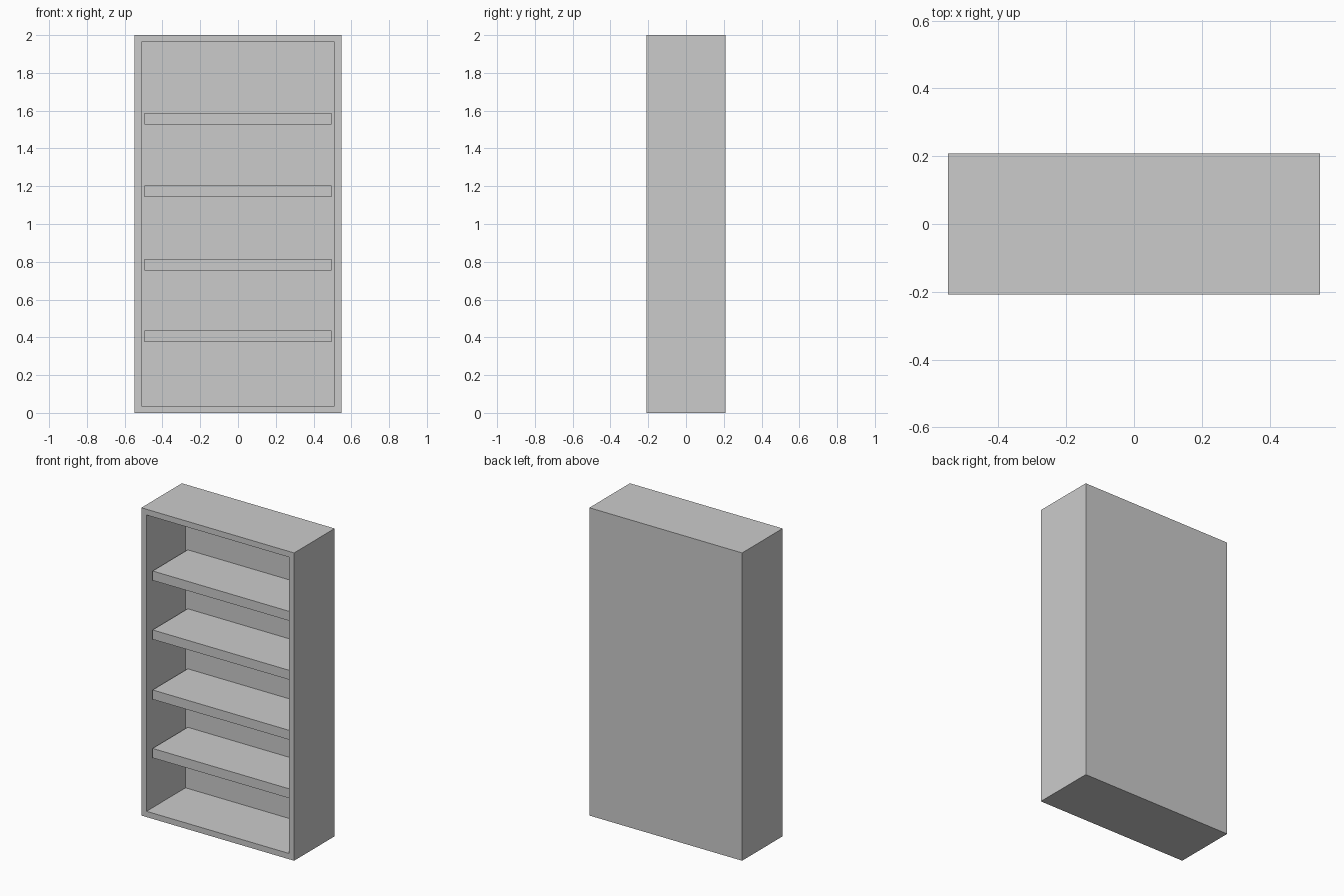
import bpy, bmesh
from mathutils import Vector

default = bpy.data.objects.get("Cube")
if default:
    bpy.data.objects.remove(default, do_unlink=True)

WIDTH, DEPTH, HEIGHT = 1.098, 0.416, 2.0
WALL = 0.053          # frame thickness around the opening
BACK = 0.016          # back panel thickness
SETBACK = 0.04        # shelf fronts behind the frame front
SHELF = 0.061         # shelf thickness
SHELF_BOTTOMS = (0.374, 0.754, 1.144, 1.527)

grey = bpy.data.materials.new("plain_grey")
grey.use_nodes = True
colour = (0.6, 0.6, 0.6, 1.0)
grey.diffuse_color = colour
grey.node_tree.nodes["Principled BSDF"].inputs["Base Color"].default_value = colour


def box_mesh(size, centre):
    bm = bmesh.new()
    bmesh.ops.create_cube(bm, size=1.0)
    bmesh.ops.scale(bm, vec=Vector(size), verts=bm.verts)
    bmesh.ops.translate(bm, vec=Vector(centre), verts=bm.verts)
    return bm


def add_object(name, bm):
    bmesh.ops.recalc_face_normals(bm, faces=bm.faces)
    mesh = bpy.data.meshes.new(name)
    bm.to_mesh(mesh)
    bm.free()
    mesh.materials.append(grey)
    obj = bpy.data.objects.new(name, mesh)
    bpy.context.collection.objects.link(obj)
    return obj


# Cabinet: a box whose front face is inset, then pushed in to the back panel
bm = box_mesh((WIDTH, DEPTH, HEIGHT), (0, 0, HEIGHT / 2))
bm.normal_update()
front = min(bm.faces, key=lambda f: f.calc_center_median().y)
bmesh.ops.inset_individual(bm, faces=[front], thickness=WALL)
pushed = bmesh.ops.extrude_discrete_faces(bm, faces=[front])["faces"][0]
bmesh.ops.translate(bm, vec=Vector((0, DEPTH - BACK, 0)), verts=pushed.verts)
add_object("cabinet", bm)

# Shelves: set back from the front, reaching the back panel
shelf_depth = DEPTH - BACK - SETBACK
shelf_y = (SETBACK - BACK) / 2
for i, bottom in enumerate(SHELF_BOTTOMS, 1):
    bm = box_mesh((WIDTH - 2 * WALL, shelf_depth, SHELF),
                  (0, shelf_y, bottom + SHELF / 2))
    add_object(f"shelf_{i}", bm)
